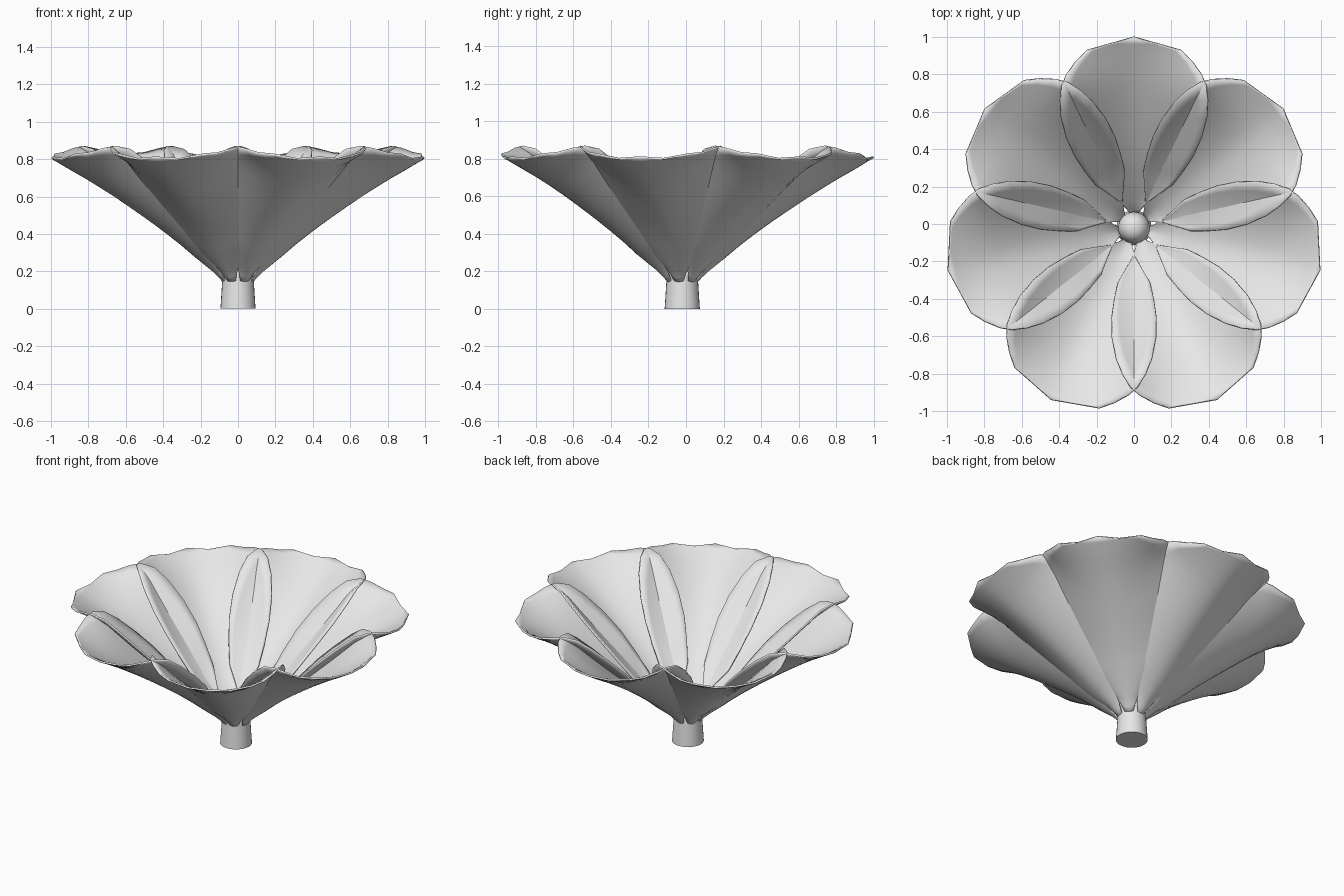
import bpy, bmesh, math
from mathutils import Matrix

if "Cube" in bpy.data.objects:
    bpy.data.objects.remove(bpy.data.objects["Cube"])

PETALS = 7
CENTRE_Y = -0.02

grey = bpy.data.materials.new("pale_grey")
grey.diffuse_color = (0.8, 0.8, 0.8, 1)
grey.use_nodes = True
grey.node_tree.nodes["Principled BSDF"].inputs["Base Color"].default_value = grey.diffuse_color

# Petal rows: distance from the axis, half width, height, rise of the margin
ROWS = [
    (0.07, 0.018, 0.135, 0.005), (0.10, 0.040, 0.170, 0.02),
    (0.14, 0.078, 0.207, 0.04), (0.227, 0.205, 0.277, 0.09),
    (0.30, 0.263, 0.338, 0.135), (0.38, 0.316, 0.400, 0.18),
    (0.48, 0.361, 0.472, 0.215), (0.59, 0.389, 0.547, 0.24),
    (0.68, 0.394, 0.606, 0.245), (0.76, 0.385, 0.656, 0.22),
    (0.82, 0.360, 0.693, 0.19), (0.89, 0.310, 0.733, 0.15),
    (0.95, 0.250, 0.768, 0.125), (0.985, 0.125, 0.790, 0.08),
]
COLS = 16


def finish(name, bm):
    mesh = bpy.data.meshes.new(name)
    bmesh.ops.recalc_face_normals(bm, faces=bm.faces)
    bm.to_mesh(mesh)
    bm.free()
    mesh.materials.append(grey)
    obj = bpy.data.objects.new(name, mesh)
    bpy.context.collection.objects.link(obj)
    obj.location.y = CENTRE_Y
    bpy.context.view_layer.objects.active = obj
    bpy.ops.object.select_all(action='DESELECT')
    obj.select_set(True)
    bpy.ops.object.shade_smooth_by_angle(angle=math.radians(40))
    return obj


# Cupped petals whose margins rise and cross over their neighbours
def petal(name, angle):
    bm = bmesh.new()
    grid = []
    widest = 0
    for y, w, z, rise in ROWS:
        widest = max(widest, w)
        line = []
        for i in range(COLS + 1):
            x = w * (2 * i / COLS - 1)
            lift = rise * (abs(x) / widest) ** 1.7
            line.append(bm.verts.new((x, y, z + lift)))
        grid.append(line)
    for a, b in zip(grid, grid[1:]):
        for i in range(COLS):
            bm.faces.new((a[i], a[i + 1], b[i + 1], b[i]))
    tip = bm.verts.new((0, 1.02, 0.81))
    for i in range(COLS):
        bm.faces.new((grid[-1][i], grid[-1][i + 1], tip))
    bmesh.ops.transform(bm, matrix=Matrix.Rotation(angle, 4, 'Z'), verts=bm.verts)
    obj = finish(name, bm)
    solid = obj.modifiers.new("thickness", 'SOLIDIFY')
    solid.thickness = 0.01
    solid.offset = 0


for k in range(PETALS):
    petal(f"petal_{k + 1}", math.tau * k / PETALS)

# Tapered stem with a domed top
PROFILE = [(0.094, 0.0), (0.09, 0.06), (0.085, 0.14), (0.083, 0.17),
           (0.074, 0.205), (0.056, 0.232), (0.03, 0.247)]
SIDES = 28
bm = bmesh.new()
rings = [[bm.verts.new((r * math.cos(math.tau * i / SIDES),
                        r * math.sin(math.tau * i / SIDES), z))
          for i in range(SIDES)] for r, z in PROFILE]
for a, b in zip(rings, rings[1:]):
    for i in range(SIDES):
        j = (i + 1) % SIDES
        bm.faces.new((a[i], a[j], b[j], b[i]))
bm.faces.new(rings[0])
top = bm.verts.new((0, 0, 0.252))
for i in range(SIDES):
    bm.faces.new((rings[-1][i], rings[-1][(i + 1) % SIDES], top))
finish("stem", bm)
